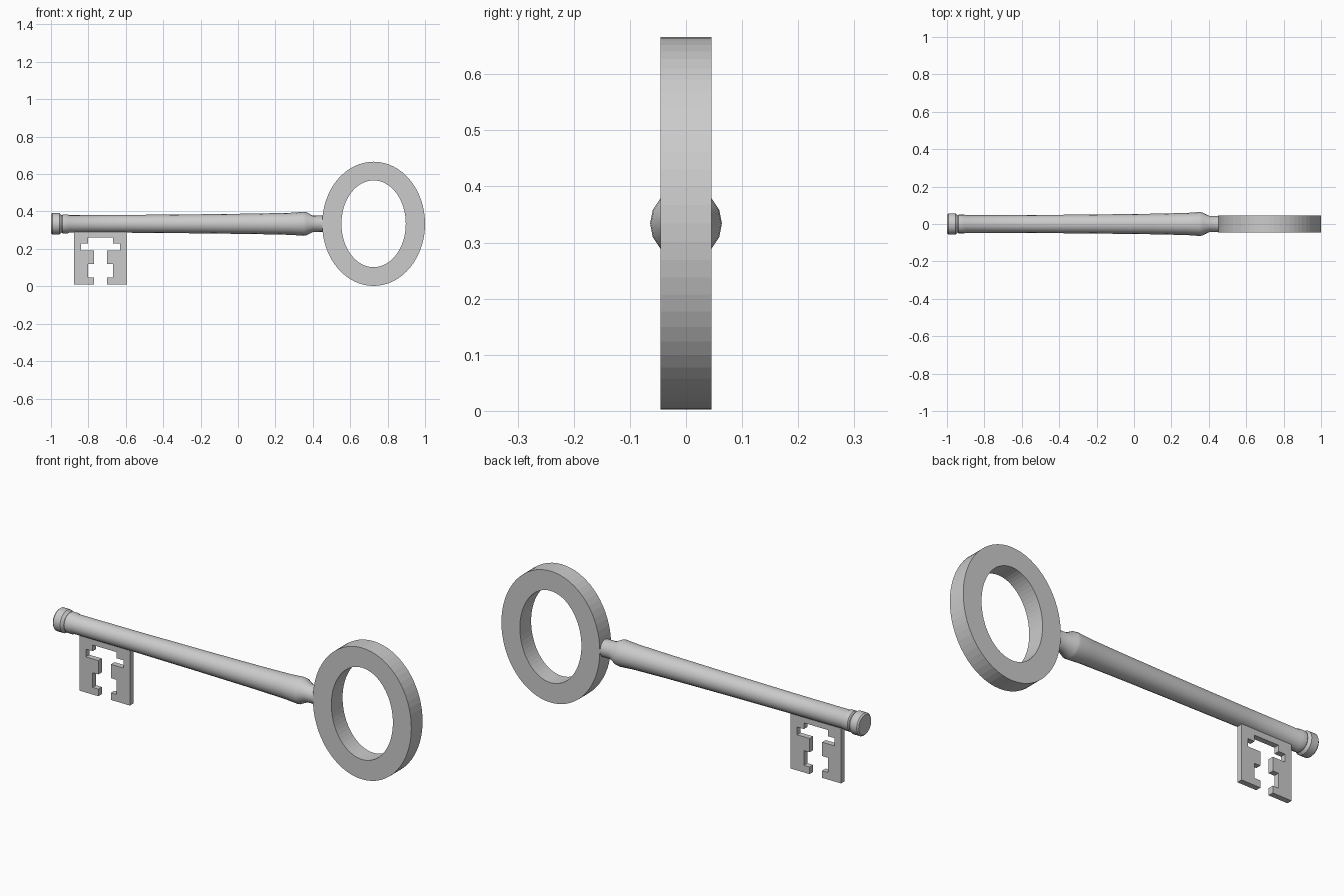
import bpy, bmesh, math

if "Cube" in bpy.data.objects:
    bpy.data.objects.remove(bpy.data.objects["Cube"])

CZ = 0.334  # height of the key's axis


def finish(name, bm, smooth=True):
    bmesh.ops.recalc_face_normals(bm, faces=bm.faces)
    me = bpy.data.meshes.new(name)
    bm.to_mesh(me)
    bm.free()
    ob = bpy.data.objects.new(name, me)
    bpy.context.collection.objects.link(ob)
    if smooth:
        bpy.ops.object.select_all(action='DESELECT')
        ob.select_set(True)
        bpy.context.view_layer.objects.active = ob
        bpy.ops.object.shade_smooth_by_angle(angle=math.radians(35))
    return ob


def lathe(name, profile, n):
    """Revolve (x, radius) points about the key's axis, with capped ends."""
    bm = bmesh.new()
    rings = [[bm.verts.new((x, r * math.cos(math.tau * i / n), CZ + r * math.sin(math.tau * i / n)))
              for i in range(n)] for x, r in profile]
    for a, b in zip(rings, rings[1:]):
        for i in range(n):
            j = (i + 1) % n
            bm.faces.new((a[i], a[j], b[j], b[i]))
    bm.faces.new(rings[0])
    bm.faces.new(rings[-1])
    return finish(name, bm)


def oval_ring(name, cx, outer, inner, depth, n):
    """Flat elliptical ring with a rectangular section."""
    bm = bmesh.new()
    section = [(outer, -depth), (outer, depth), (inner, depth), (inner, -depth)]
    loops = []
    for (rx, rz), y in section:
        loops.append([bm.verts.new((cx + rx * math.cos(math.tau * i / n), y,
                                    CZ + rz * math.sin(math.tau * i / n))) for i in range(n)])
    for k in range(4):
        a, b = loops[k], loops[(k + 1) % 4]
        for i in range(n):
            j = (i + 1) % n
            bm.faces.new((a[i], a[j], b[j], b[i]))
    return finish(name, bm, smooth=False)


def plate(name, outline, depth):
    """Extrude an (x, z) outline symmetrically about y = 0."""
    bm = bmesh.new()
    face = bm.faces.new([bm.verts.new((x, -depth, z)) for x, z in outline])
    ext = bmesh.ops.extrude_face_region(bm, geom=[face])
    verts = [v for v in ext['geom'] if isinstance(v, bmesh.types.BMVert)]
    bmesh.ops.translate(bm, verts=verts, vec=(0, 2 * depth, 0))
    return finish(name, bm, smooth=False)


# Shaft with collar bands at the tip and a flared shoulder at the handle
lathe("shaft", [(-1.0, 0.050), (-0.993, 0.057), (-0.955, 0.057), (-0.947, 0.050),
                (-0.942, 0.046), (-0.937, 0.051), (-0.91, 0.051), (-0.902, 0.047),
                (-0.6, 0.0475), (-0.2, 0.051), (0.1, 0.055), (0.28, 0.059),
                (0.35, 0.064), (0.365, 0.062), (0.40, 0.044), (0.47, 0.043)], 16)

# Oval handle
oval_ring("handle_ring", 0.725, (0.275, 0.332), (0.172, 0.232), 0.045, 64)

# Toothed bit: half outline mirrored about its centre line
MX = -0.7355
half = [(0.035, 0.01), (0.035, 0.046), (0.067, 0.046), (0.067, 0.12), (0.035, 0.12),
        (0.035, 0.19), (0.105, 0.19), (0.105, 0.229), (0.067, 0.229), (0.067, 0.26)]
right = [(MX + d, z) for d, z in half]
left = [(MX - d, z) for d, z in half]
outline = [(MX - 0.141, 0.01)] + left + right[::-1] + [(MX + 0.141, 0.01), (MX + 0.141, 0.31), (MX - 0.141, 0.31)]
plate("key_bit", outline, 0.014)
